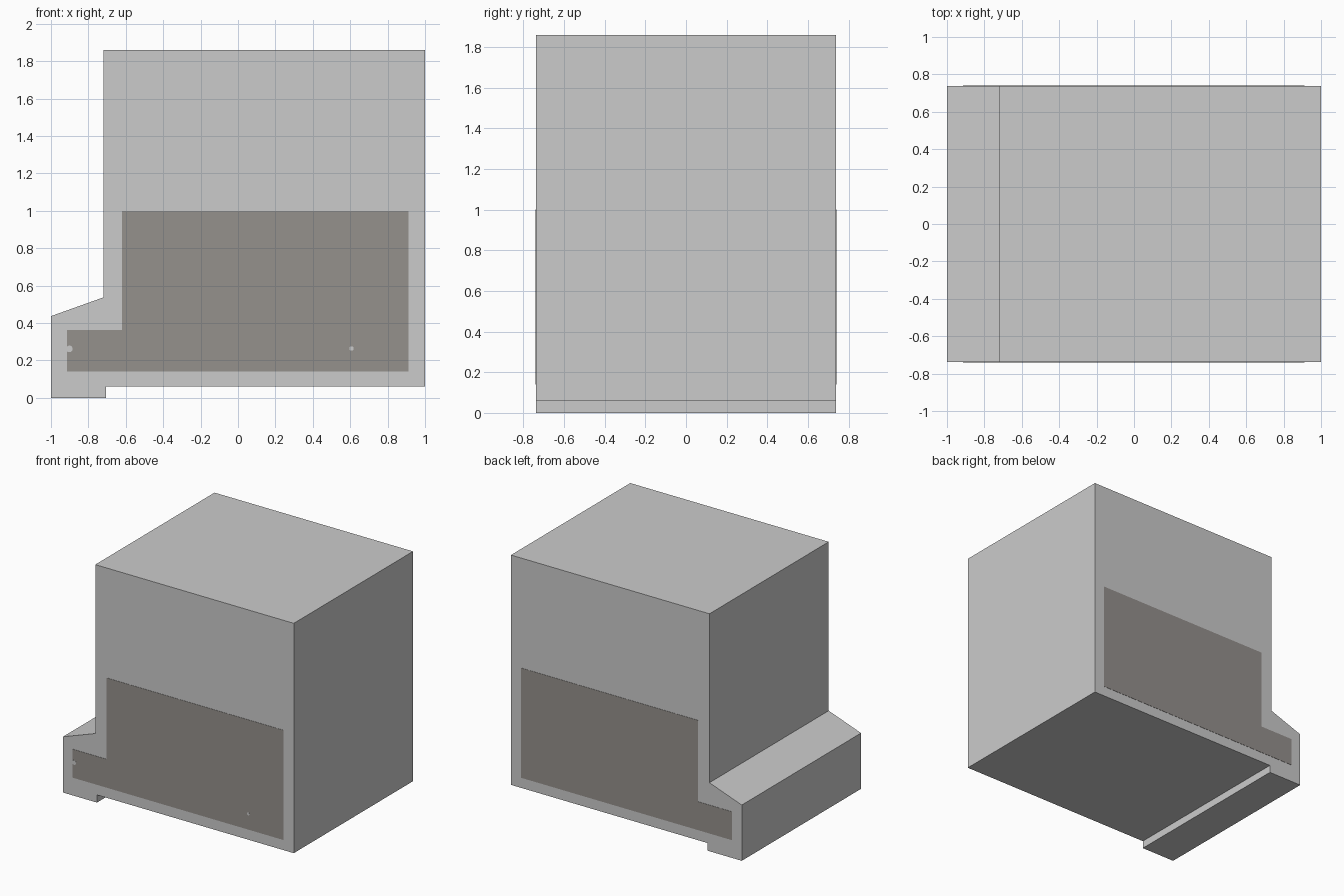
import bpy, bmesh, math

if "Cube" in bpy.data.objects:
    bpy.data.objects.remove(bpy.data.objects["Cube"])


def material(name, rgb):
    m = bpy.data.materials.new(name)
    m.diffuse_color = (*rgb, 1.0)
    m.use_nodes = True
    m.node_tree.nodes["Principled BSDF"].inputs["Base Color"].default_value = m.diffuse_color
    return m


def extrude_profile(name, points, y0, y1, mat):
    """Extrude an x/z outline from y0 to y1."""
    bm = bmesh.new()
    face = bm.faces.new([bm.verts.new((x, y0, z)) for x, z in points])
    out = bmesh.ops.extrude_face_region(bm, geom=[face])
    verts = [v for v in out["geom"] if isinstance(v, bmesh.types.BMVert)]
    bmesh.ops.translate(bm, verts=verts, vec=(0, y1 - y0, 0))
    bmesh.ops.recalc_face_normals(bm, faces=bm.faces)
    mesh = bpy.data.meshes.new(name)
    bm.to_mesh(mesh)
    bm.free()
    mesh.materials.append(mat)
    obj = bpy.data.objects.new(name, mesh)
    bpy.context.collection.objects.link(obj)
    return obj


def circle(cx, cz, r, n=12):
    return [(cx + r * math.cos(2 * math.pi * i / n),
             cz + r * math.sin(2 * math.pi * i / n)) for i in range(n)]


light_grey = material("light grey", (0.60, 0.60, 0.60))
warm_grey = material("warm dark grey", (0.30, 0.282, 0.265))

HALF = 0.738   # half depth of the body
PLATE = 0.002  # thickness of the side panels

# Main body with sloped ledge and stepped underside
body = [(-1, 0), (-0.705, 0), (-0.705, 0.06), (1, 0.06),
        (1, 1.86), (-0.72, 1.86), (-0.72, 0.537), (-1, 0.437)]
extrude_profile("body", body, -HALF, HALF, light_grey)

# Dark L-shaped panels on front and back
panel = [(-0.915, 0.14), (0.912, 0.14), (0.912, 1.0),
         (-0.62, 1.0), (-0.62, 0.363), (-0.915, 0.363)]
for side, label in ((-1, "front"), (1, "back")):
    extrude_profile(label + "_panel", panel, side * HALF,
                    side * (HALF + PLATE), warm_grey)

# Small light spots on the front panel
for i, (x, z, r) in enumerate(((-0.902, 0.262, 0.018), (0.607, 0.264, 0.012))):
    extrude_profile(f"front_spot_{i + 1}", circle(x, z, r),
                    -HALF - PLATE, -HALF - PLATE - 0.001, light_grey)
